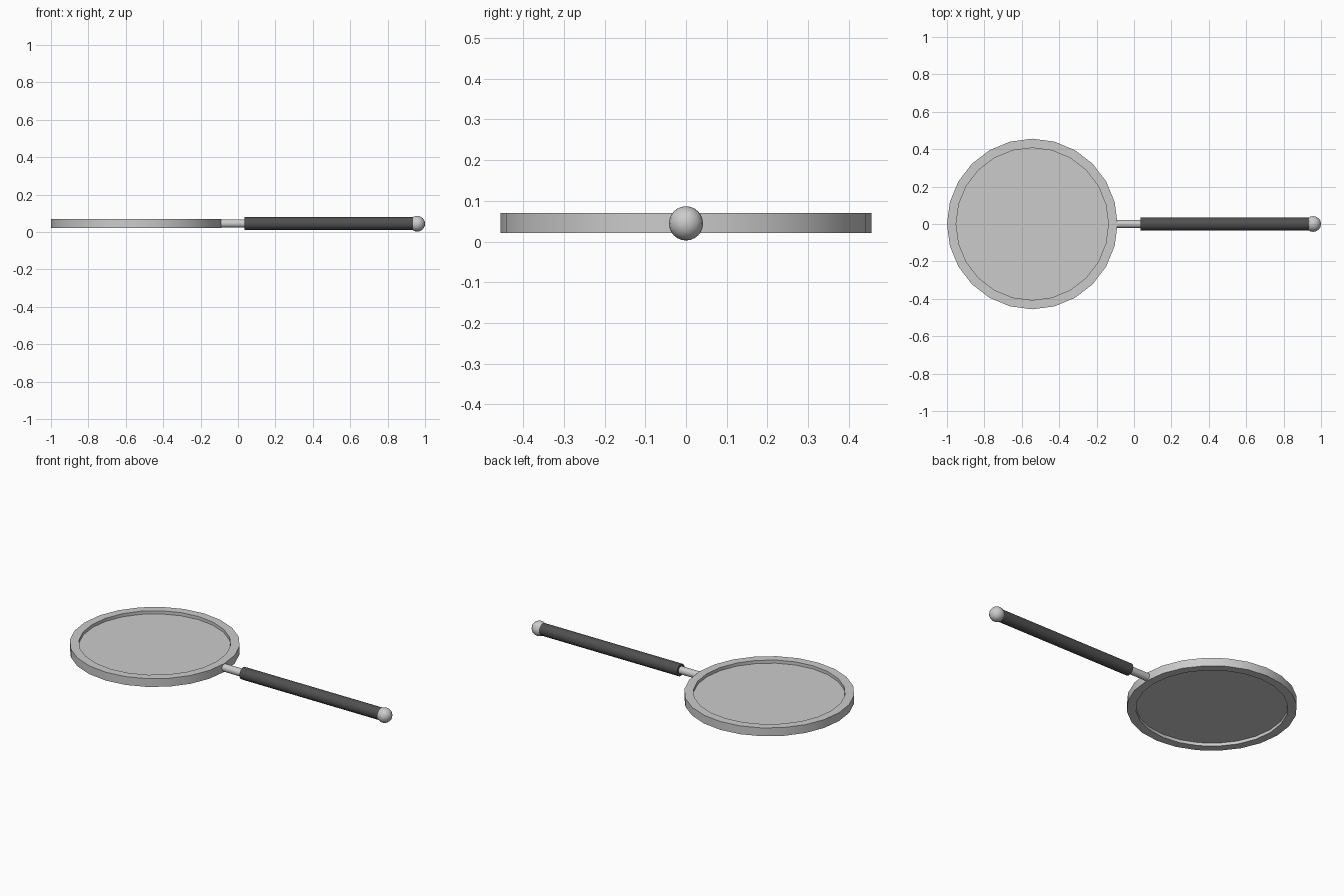
import bpy, math

cube = bpy.data.objects.get("Cube")
if cube:
    bpy.data.objects.remove(cube)

LENS_X, MID_Z = -0.544, 0.0455


def material(name, rgb):
    m = bpy.data.materials.new(name)
    m.use_nodes = True
    m.diffuse_color = (*rgb, 1)
    m.node_tree.nodes["Principled BSDF"].inputs["Base Color"].default_value = (*rgb, 1)
    return m


silver = material("silver metal", (0.6, 0.6, 0.6))
glass = material("grey glass", (0.6, 0.6, 0.6))
black = material("dark grip", (0.08, 0.08, 0.08))


def finish(name, mat):
    ob = bpy.context.object
    ob.name = name
    ob.data.materials.append(mat)
    bpy.ops.object.shade_smooth_by_angle(angle=math.radians(35))


def disc(name, radius, height, mat):
    bpy.ops.mesh.primitive_cylinder_add(vertices=24, radius=radius, depth=height,
                                        location=(LENS_X, 0, MID_Z))
    finish(name, mat)


def rod(name, x0, x1, radius, mat):
    bpy.ops.mesh.primitive_cylinder_add(vertices=16, radius=radius, depth=x1 - x0,
                                        location=((x0 + x1) / 2, 0, MID_Z),
                                        rotation=(0, math.pi / 2, 0))
    finish(name, mat)


def ring(name, inner, outer, height, mat, n=24):
    # Rectangular section swept around the lens axis
    section = [(outer, -1), (outer, 1), (inner, 1), (inner, -1)]
    verts = [(r * math.cos(math.tau * i / n), r * math.sin(math.tau * i / n), s * height / 2)
             for i in range(n) for r, s in section]
    faces = [(4 * i + k, 4 * ((i + 1) % n) + k, 4 * ((i + 1) % n) + (k + 1) % 4,
              4 * i + (k + 1) % 4) for i in range(n) for k in range(4)]
    mesh = bpy.data.meshes.new(name)
    mesh.from_pydata(verts, [], faces)
    ob = bpy.data.objects.new(name, mesh)
    ob.location = (LENS_X, 0, MID_Z)
    bpy.context.collection.objects.link(ob)
    bpy.ops.object.select_all(action='DESELECT')
    ob.select_set(True)
    bpy.context.view_layer.objects.active = ob
    finish(name, mat)


# Lens and its frame
ring("lens_frame", 0.407, 0.456, 0.049, silver)
disc("lens", 0.409, 0.012, glass)

# Stem, grip and end knob
rod("stem", -0.1, 0.05, 0.022, silver)
rod("handle_grip", 0.034, 0.958, 0.035, black)
bpy.ops.mesh.primitive_uv_sphere_add(segments=16, ring_count=12, radius=0.042,
                                     location=(0.958, 0, MID_Z - 0.001))
finish("end_knob", silver)
